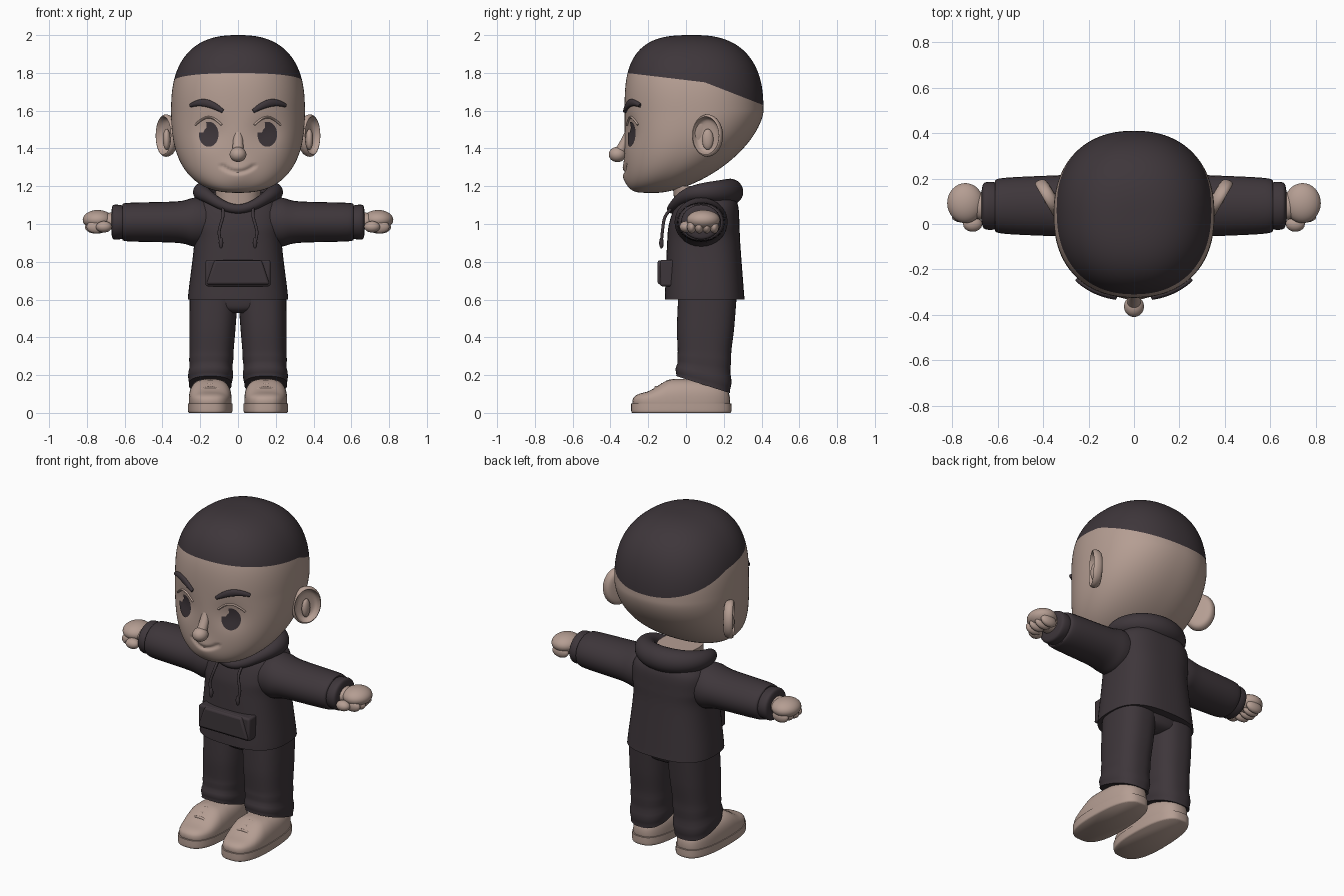
import bpy, bmesh, math
from mathutils import Vector
from mathutils.bvhtree import BVHTree

default_cube = bpy.data.objects.get("Cube")
if default_cube:
    bpy.data.objects.remove(default_cube)


def material(name, red, green, blue):
    colour = (red, green, blue, 1)
    mat = bpy.data.materials.new(name)
    mat.use_nodes = True
    mat.diffuse_color = colour
    mat.node_tree.nodes["Principled BSDF"].inputs["Base Color"].default_value = colour
    return mat


SKIN = material("warm_skin", 0.46, 0.34, 0.29)
DARK = material("dark_charcoal", 0.048, 0.037, 0.043)


def finish(name, geometry, mat, mirror=False):
    verts, faces = geometry
    mesh = bpy.data.meshes.new(name)
    mesh.from_pydata([tuple(v) for v in verts], [], faces)
    bm = bmesh.new()
    bm.from_mesh(mesh)
    bmesh.ops.recalc_face_normals(bm, faces=bm.faces)
    bm.to_mesh(mesh)
    bm.free()
    mesh.materials.append(mat)
    mesh.shade_smooth()
    mesh.set_sharp_from_angle(angle=math.radians(50))
    obj = bpy.data.objects.new(name, mesh)
    bpy.context.collection.objects.link(obj)
    if mirror:
        obj.modifiers.new("mirror", "MIRROR").use_mirror_merge = False
    return obj


def smooth_path(rows, steps, closed=False):
    """Catmull-Rom through rows of any width."""
    count, path = len(rows), []

    def pick(i):
        return rows[i % count] if closed else rows[max(0, min(count - 1, i))]

    for i in range(count if closed else count - 1):
        columns = list(zip(pick(i - 1), pick(i), pick(i + 1), pick(i + 2)))
        for step in range(steps):
            t = step / steps
            path.append([b + t * ((c - a) + t * ((2 * a - 5 * b + 4 * c - d)
                                                 + t * (3 * (b - c) + d - a))) / 2
                         for a, b, c, d in columns])
    return path if closed else path + [list(rows[-1])]


def bridge(rings, closed=False):
    """Quads between equal rings, with capped ends when open."""
    size, count = len(rings[0]), len(rings)
    faces = []
    for i in range(count if closed else count - 1):
        low, high = i * size, (i + 1) % count * size
        for j in range(size):
            k = (j + 1) % size
            faces.append((low + j, low + k, high + k, high + j))
    if not closed:
        faces += [tuple(range(size)), tuple(range((count - 1) * size, count * size))]
    return [v for ring in rings for v in ring], faces


def signed_power(value, power):
    return math.copysign(abs(value) ** (2 / power), value)


def oval(segments, power):
    angles = [math.tau * j / segments for j in range(segments)]
    return [(signed_power(math.cos(a), power), signed_power(math.sin(a), power)) for a in angles]


def level(z, x, width, front, back, segments, power):
    middle, depth = (front + back) / 2, (back - front) / 2
    return [Vector((x + width * c, middle + depth * s, z)) for c, s in oval(segments, power)]


def loft(name, rows, mat, x=0, power=2.5, shape=None, mirror=False):
    """Upright stack; rows are height, half width, front y, back y."""
    rings = [level(z, x, w, f, b, 56, power) for z, w, f, b in smooth_path(rows, 8)]
    if shape:
        rings = [[shape(v) for v in ring] for ring in rings]
    return finish(name, bridge(rings), mat, mirror)


def blob(name, centre, radii, mat, power=2, shape=None, mirror=True):
    x, y, z = centre
    wide, deep, tall = radii
    rings = []
    for i in range(-12, 13):
        a = math.pi * i / 25
        k, h = signed_power(math.cos(a), power), signed_power(math.sin(a), power)
        ring = level(z + tall * h, x, wide * k, y - deep * k, y + deep * k, 32, power)
        rings.append([shape(v) for v in ring] if shape else ring)
    return finish(name, bridge(rings), mat, mirror)


def sweep(name, rows, mat, up=(0, 0, 1), closed=False, mirror=False):
    """Tube; rows are x, y, z, radius sideways, radius along up."""
    path = smooth_path(rows, 6, closed)
    last, rings = len(path) - 1, []
    for i, (x, y, z, wide, tall) in enumerate(path):
        ahead = path[(i + 1) % len(path)] if closed else path[min(last, i + 1)]
        behind = path[i - 1] if closed else path[max(0, i - 1)]
        along = (Vector(ahead[:3]) - Vector(behind[:3])).normalized()
        side = along.cross(Vector(up)).normalized()
        top = side.cross(along)
        rings.append([Vector((x, y, z)) + side * wide * c + top * tall * s for c, s in oval(28, 2)])
    return finish(name, bridge(rings, closed), mat, mirror)


# Head: a dome above the brow line, a jaw tapering forward below it
def dome(h, power):
    return (1 - h ** power) ** (1 / power)


def face_shape(v):
    """Eye sockets, mouth bulge and smile crease."""
    def bump(x, z, reach):
        return math.exp(-((abs(v.x) - x) ** 2 + (v.z - z) ** 2) / reach ** 2)

    if v.y < 0:
        v.y += (bump(0.15, 1.49, 0.08) - bump(0, 1.26, 0.07)) / 55
        if abs(v.x) < 0.085:
            v.y += math.exp(-((v.z - 1.275 - 4.5 * v.x ** 2) / 0.011) ** 2) / 80
    return v


head_rings = []
for i in range(-60, 61):
    h = math.sin(math.pi * i / 122)
    k = abs(h)
    width = 0.354 * dome(k, 2.5)
    if h > 0:
        z, front, back = 1.6 + 0.4 * h, 0.04 - 0.365 * dome(k, 3), 0.04 + 0.37 * dome(k, 2.5)
    else:
        z, front, back = 1.6 + 0.435 * h, -0.15 - 0.175 * dome(k, 6), -0.15 + 0.56 * dome(k, 1.6)
    head_rings.append([face_shape(v) for v in level(z, 0, width, front, back, 128, 2.25)])
head = finish("head", bridge(head_rings), SKIN)

# Cropped hair: cut the head along the hairline and colour what lies above
head.data.materials.append(DARK)
bm = bmesh.new()
bm.from_mesh(head.data)
bend = Vector((0, 0.1, 1.75))
front_slope, back_slope = 0.12, 0.39
for slope in (front_slope, back_slope):
    bmesh.ops.bisect_plane(bm, geom=bm.verts[:] + bm.edges[:] + bm.faces[:],
                           plane_co=bend, plane_no=(0, slope, 1))
for face in bm.faces:
    offset = face.calc_center_median() - bend
    slope = front_slope if offset.y < 0 else back_slope
    face.material_index = int(offset.z > -slope * offset.y)
surface = BVHTree.FromBMesh(bm)
bm.to_mesh(head.data)
bm.free()


def on_face(x, z, lift):
    hit = surface.ray_cast(Vector((x, -1, z)), Vector((0, 1, 0)))[0]
    return Vector((x, hit.y - lift, z))


# Irises as thin plates, each with a notch for the glint
for side, label in ((1, "left"), (-1, "right")):
    rings = []
    for i in range(1, 7):
        ring = []
        for j in range(48):
            a = math.tau * j / 48
            r = i / 6 * (0.55 if 1.9 < a < 2.9 else 1)
            ring.append(on_face(0.155 * side + 0.052 * r * math.cos(a),
                                1.475 + 0.066 * r * math.sin(a), 0.005))
        rings.append(ring)
    verts, faces = bridge(rings)
    finish(label + "_iris", (verts, faces[:-1]), DARK)

# Brows and upper eyelids
brow, lid = [], []
for i in range(9):
    t = i / 8
    arch = math.sin(math.pi * t)
    spot = on_face(0.08 + 0.17 * t, 1.597 + 0.045 * math.sin(2.4 * t), 0.004)
    brow.append((*spot, 0.012, 0.01 + 0.01 * arch))
    spot = on_face(0.085 + 0.14 * t, 1.525 + 0.04 * arch, -0.002)
    lid.append((*spot, 0.01, 0.006))
sweep("eyebrows", brow, DARK, mirror=True)
sweep("eyelids", lid, SKIN, mirror=True)

# Nose
sweep("nose_bridge", [(0, -0.3, 1.52, 0.01, 0.01), (0, -0.32, 1.45, 0.025, 0.02),
                      (0, -0.35, 1.38, 0.03, 0.03)], SKIN, up=(0, 1, 0))
blob("nose_tip", (0, -0.363, 1.368), (0.044, 0.046, 0.04), SKIN, mirror=False)

# Ears: oval dishes with a rolled rim, turned partly forward
along, out, up = Vector((0.5, 0.87, 0)), Vector((0.87, -0.5, 0)), Vector((0, 0, 1))
ear_centre = Vector((0.378, 0.115, 1.468))
ear_profile = [(0.05, -0.035), (0.8, -0.03), (1, 0), (0.9, 0.02), (0.7, -0.01), (0.05, -0.015)]
ear_rings = [[ear_centre + out * depth + r * (along * 0.088 * c + up * 0.112 * s) for c, s in oval(40, 2)]
             for r, depth in smooth_path(ear_profile, 5)]
finish("ears", bridge(ear_rings), SKIN, True)
blob("ear_inner_folds", ear_centre - up / 50, (0.02, 0.03, 0.055), SKIN)

# Neck
loft("neck", [(1, 0.12, -0.05, 0.18), (1.2, 0.12, -0.07, 0.18)], SKIN)

# Hooded top: body, rolled collar, sleeves and cuffs
loft("hoodie_body", [(0.6, 0.266, -0.112, 0.31), (0.66, 0.26, -0.11, 0.305), (0.9, 0.232, -0.1, 0.287),
                     (1, 0.24, -0.09, 0.283), (1.1, 0.225, -0.055, 0.275), (1.17, 0.14, 0, 0.24)], DARK, power=2.7)
collar = []
for i in range(24):
    a = math.tau * i / 24
    toward_front = (1 + math.cos(a)) / 2
    radius = 0.07 - 0.046 * toward_front
    collar.append((0.19 * math.sin(a), 0.078 - 0.155 * math.cos(a),
                   1.17 - 0.09 * toward_front ** 5, radius, radius))
sweep("hood_collar", collar, DARK, closed=True)


def arm_tube(name, rows):
    sweep(name, [(x, 0.08, 1.01, deep, tall) for x, deep, tall in rows], DARK, mirror=True)


arm_tube("sleeves", [(0.1, 0.12, 0.11), (0.22, 0.14, 0.13), (0.32, 0.135, 0.11),
                     (0.58, 0.122, 0.102), (0.61, 0.1, 0.09)])
arm_tube("sleeve_cuffs", [(0.58, 0.09, 0.08), (0.62, 0.105, 0.09), (0.66, 0.1, 0.09), (0.67, 0.07, 0.06)])

# Drawstrings with tips
cord = [(0.08, -0.06, 1.1), (0.08, -0.11, 1.04), (0.1, -0.125, 0.96), (0.09, -0.13, 0.9)]
sweep("drawstrings", [(*p, 0.008, 0.008) for p in cord], DARK, up=(0, 1, 0), mirror=True)
blob("drawstring_tips", cord[-1], (0.012, 0.012, 0.03), DARK)


# Front pouch pocket: a pad with a raised trapezoid flap
def pad(name, bottom, top, low, high, front):
    outline = [(-bottom, low), (bottom, low), (top, high), (-top, high)]
    rings = [[Vector((x, y, z)) for x, z in outline] for y in (front, -0.04)]
    bevel = finish(name, bridge(rings), DARK).modifiers.new("bevel", "BEVEL")
    bevel.width, bevel.segments = 0.012, 3


pad("pocket_pad", 0.172, 0.172, 0.67, 0.81, -0.138)
pad("pocket_flap", 0.168, 0.125, 0.68, 0.808, -0.15)


# Trousers: legs lean inward, crease near the hem and dip toward the heel
LEG_X = 0.147


def trouser_shape(v):
    low = max(0, min(1, (0.34 - v.z) / 0.2))
    crease = 1 + 0.04 * low * math.sin(70 * v.z)
    v.x = LEG_X + (v.x - LEG_X) * crease - (v.z - 0.15) / 25
    v.y = 0.09 + (v.y - 0.09) * crease
    v.z -= low * (v.y - 0.09) / 3
    return v


loft("trouser_legs", [(0.15, 0.117, -0.057, 0.238), (0.3, 0.116, -0.044, 0.238), (0.45, 0.122, -0.048, 0.255),
                      (0.64, 0.128, -0.04, 0.27)], DARK, LEG_X, shape=trouser_shape, mirror=True)
loft("trouser_seat", [(0.53, 0.06, 0, 0.2), (0.56, 0.18, -0.03, 0.25), (0.65, 0.24, -0.04, 0.27)], DARK)

# Fists
blob("palms", (0.742, 0.092, 1.022), (0.08, 0.088, 0.052), SKIN)
blob("wrists", (0.67, 0.08, 1.015), (0.08, 0.06, 0.045), SKIN)
blob("thumbs", (0.71, 0, 0.985), (0.042, 0.034, 0.03), SKIN)
for i, label in enumerate(("index", "middle", "ring", "little")):
    blob(label + "_fingers", (0.758 - abs(i - 1) / 120, 0.03 + i / 25, 0.985), (0.052, 0.024, 0.035), SKIN)


# Shoes: soles narrowing to the heel, uppers rising to the ankle, laces
def heel_taper(v):
    v.x = LEG_X + (v.x - LEG_X) * (1 - max(0, v.y + 0.05) / 3)
    return v


def ankle_rise(v):
    t = max(0, min(1, (v.y + 0.22) / 0.15))
    v.z += max(0, v.z - 0.06) * t * t * (3 - 2 * t)
    return heel_taper(v)


loft("shoe_soles", [(0, 0.112, -0.284, 0.234), (0.01, 0.118, -0.29, 0.24), (0.05, 0.118, -0.29, 0.24)],
     SKIN, LEG_X, 2.8, heel_taper, True)
blob("shoe_uppers", (LEG_X, -0.025, 0.06), (0.114, 0.258, 0.06), SKIN, 2.8, ankle_rise)
for i in range(3):
    y, z = -0.16 + i / 30, 0.135 + i / 60
    sweep("shoe_lace_%d" % (i + 1), [(LEG_X + side * 0.055, y, z - 0.012 * abs(side), 0.007, 0.007)
                                     for side in (-1, 0, 1)], SKIN, mirror=True)
